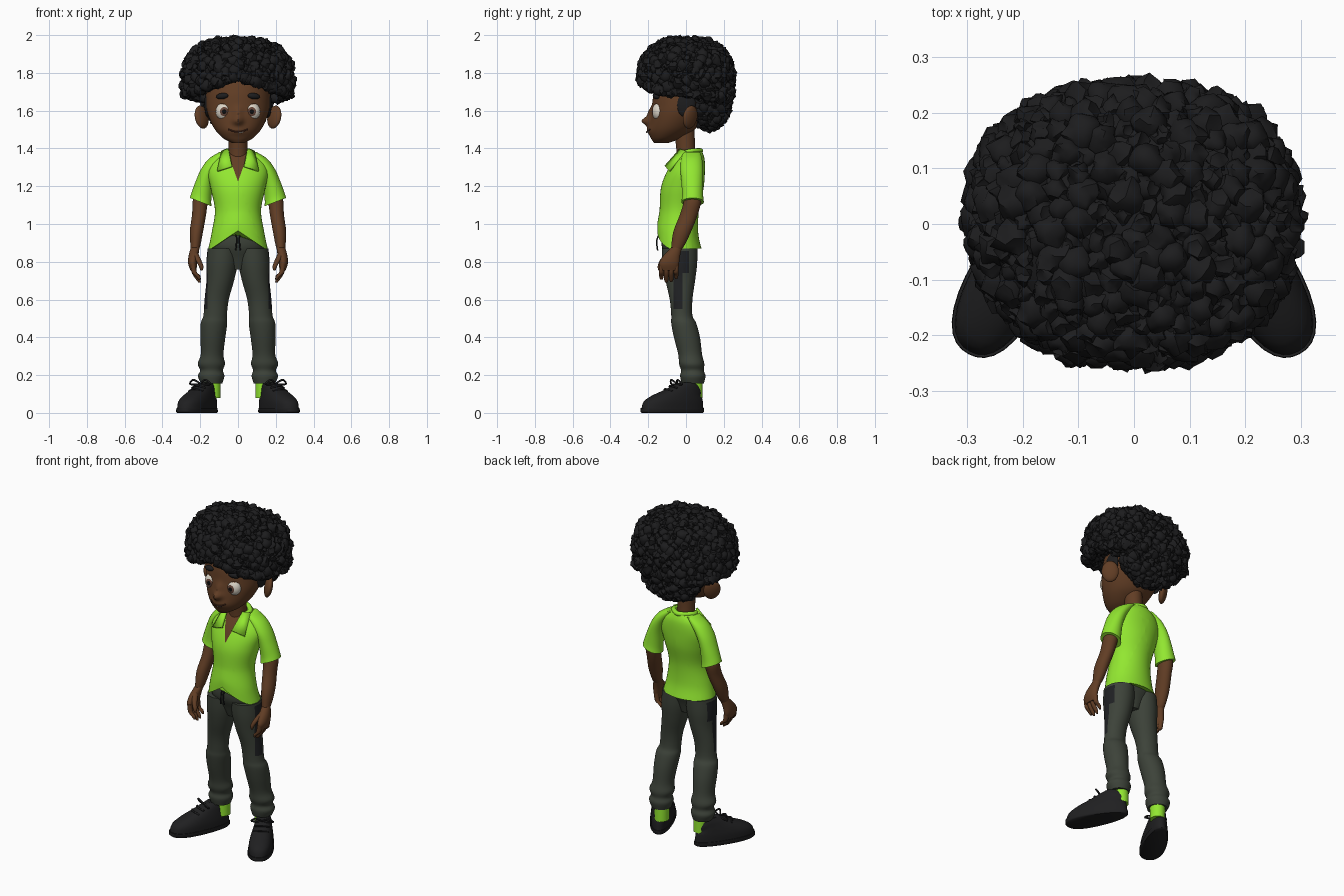
import bpy, bmesh, math, random
from mathutils import Vector, Matrix, noise

cube = bpy.data.objects.get("Cube")
if cube:
    bpy.data.objects.remove(cube)
random.seed(4)

def material(name, *rgb):
    m = bpy.data.materials.new(name)
    m.use_nodes = True
    m.diffuse_color = (*rgb, 1)
    node = next(n for n in m.node_tree.nodes if n.type == 'BSDF_PRINCIPLED')
    node.inputs["Base Color"].default_value = (*rgb, 1)
    return m

SKIN = material("brown skin", .12, .047, .018)
LIP = material("dark lip", .06, .02, .011)
HAIR = material("black hair", .012, .012, .013)
SHIRT = material("lime cloth", .29, .8, .03)
PANTS = material("grey green cloth", .046, .055, .041)
PATCH = material("charcoal patch", .014, .015, .017)
SHOE = material("black leather", .014, .014, .015)
WHITE = material("eye white", .7, .65, .56)
IRIS = material("brown iris", .13, .06, .04)
PUPIL = material("pupil black", .004, .004, .004)

def link(name, data):
    ob = bpy.data.objects.new(name, data)
    bpy.context.collection.objects.link(ob)
    return ob

def finish(name, bm, mats, paint=None):
    """Turn a bmesh into a smooth-shaded object, colouring faces by rule."""
    bmesh.ops.recalc_face_normals(bm, faces=bm.faces)
    for f in bm.faces if paint else ():
        f.material_index = paint(f.calc_center_median())
    me = bpy.data.meshes.new(name)
    bm.to_mesh(me)
    bm.free()
    me.shade_smooth()
    me.set_sharp_from_angle(angle=math.radians(50))
    for m in mats:
        me.materials.append(m)
    return link(name, me)

def spline(rows, steps):
    """Smoothly resample a list of number rows."""
    rows = [Vector(r) for r in rows]
    out = []
    for i, (a, b) in enumerate(zip(rows, rows[1:])):
        ta, tb = (b - rows[max(i - 1, 0)]) / 2, (rows[min(i + 2, len(rows) - 1)] - a) / 2
        for k in range(steps):
            t, u = k / steps, 1 - k / steps
            out.append(a * (u * u * (1 + 2 * t)) + ta * (t * u * u) + b * (t * t * (3 - 2 * t)) - tb * (t * t * u))
    return out + [rows[-1]]

def loft(name, rings, mats, side=1, steps=4, seg=28, power=2, deform=None, cuts=(), paint=None):
    """Skin a stack of level ovals given as x, y, z, x radius, y radius."""
    bm = bmesh.new()
    loops = []
    for x, y, z, rx, ry in spline(rings, steps):
        loops.append([])
        for k in range(seg):
            c, s = math.cos(math.tau * k / seg), math.sin(math.tau * k / seg)
            f = (abs(c) ** power + abs(s) ** power) ** (-1 / power)
            co = Vector((x + rx * c * f, y + ry * s * f, z))
            co = deform(co) if deform else co
            loops[-1].append(bm.verts.new((co.x * side, co.y, co.z)))
    for a, b in zip(loops, loops[1:]):
        for k in range(seg):
            bm.faces.new((a[k - 1], a[k], b[k], b[k - 1]))
    bm.faces.new(loops[0])
    bm.faces.new(loops[-1])
    for co, no in cuts:
        bmesh.ops.bisect_plane(bm, geom=bm.verts[:] + bm.edges[:] + bm.faces[:], plane_co=co, plane_no=no)
    return finish(name, bm, mats, paint)

def ball(name, loc, radii, mats, tilt=0, spin=0, paint=None):
    """An ellipsoid whose pole points forward, so its rings can carry eye colours."""
    bm = bmesh.new()
    turn = Matrix.Translation(loc) @ Matrix.Rotation(spin, 4, 'Z') @ Matrix.Rotation(tilt, 4, 'Y')
    turn = turn @ Matrix.Diagonal((*radii, 1)) @ Matrix.Rotation(math.pi / 2, 4, 'X')
    bmesh.ops.create_uvsphere(bm, u_segments=28, v_segments=24, radius=1, matrix=turn)
    return finish(name, bm, mats, paint)

def cord(name, points, radius, mat):
    cu = bpy.data.curves.new(name, 'CURVE')
    cu.dimensions = '3D'
    cu.bevel_depth, cu.bevel_resolution, cu.use_fill_caps = radius, 2, True
    path = spline(points, 5)
    sp = cu.splines.new('POLY')
    sp.points.add(len(path) - 1)
    for p, co in zip(sp.points, path):
        p.co = (*co, 1)
    cu.materials.append(mat)
    link(name, cu)

# Head with nose and muzzle swelling out of the face, then neck and mouth
def face(co):
    def bump(z, width, height):
        return math.exp(-(co.x / width) ** 2 - ((co.z - z) / height) ** 2)
    if co.y < 0:
        co.y -= .042 * bump(1.545, .024, .022) + .016 * bump(1.59, .02, .03) + .012 * bump(1.495, .05, .025)
    return co

loft("head", [(0, -.13, 1.43, .035, .04), (0, -.105, 1.455, .08, .08), (0, -.075, 1.5, .122, .12),
              (0, -.05, 1.56, .152, .14), (0, -.03, 1.62, .167, .15), (0, -.01, 1.7, .167, .16),
              (0, 0, 1.78, .14, .14), (0, 0, 1.83, .07, .07)], [SKIN], steps=8, seg=72, deform=face)
loft("neck", [(0, .01, 1.28, .06, .06), (0, 0, 1.38, .05, .05), (0, -.01, 1.52, .05, .055)], [SKIN])
cord("mouth", [(-.05, -.189, 1.501), (-.025, -.203, 1.491), (0, -.208, 1.488), (.025, -.203, 1.491),
               (.05, -.189, 1.501)], .004, LIP)
cord("teeth", [(.005, -.208, 1.485), (.028, -.202, 1.488)], .004, WHITE)

# Hair: solid cores clamped at the hairline, covered with frizzy clumps
def crown(d):
    f = sum(abs(c) ** 2.5 for c in d) ** -.4
    x, y = d.x * f * .28, d.y * f * .234
    x *= 1 + min(y, 0) * .5
    edge = 1.79 - .36 * abs(x) - (.1 * max(0, 1 - (x / .27) ** 2) if y > .06 else 0)
    return Vector((x, y, max(edge, 1.76 + d.z * f * (.21 if d.z > 0 else .4))))

def nape(d):
    return Vector((d.x * .165, .132 + d.y * .088, 1.63 + d.z * .115))

for name, shape, count in (("crown", crown, 580), ("nape", nape, 150)):
    bm = bmesh.new()
    bmesh.ops.create_icosphere(bm, subdivisions=4, radius=1)
    for v in bm.verts:
        v.co = shape(v.co.normalized())
    finish(name + "_hair_core", bm, [HAIR])
    bm = bmesh.new()
    bmesh.ops.create_icosphere(bm, subdivisions=2, radius=1)
    unit = [v.co.copy() for v in bm.verts]
    tris = [[v.index for v in f.verts] for f in bm.faces]
    bm.clear()
    for i in range(count):
        z, a = 1 - (2 * i + 1) / count, i * math.pi * (3 - math.sqrt(5))
        r = math.sqrt(1 - z * z)
        centre = shape(Vector((r * math.cos(a), r * math.sin(a), z)))
        size = random.uniform(.016, .035)
        vs = [bm.verts.new(centre + u * (size + .016 * noise.noise((centre + u * size) * 95))) for u in unit]
        for t in tris:
            bm.faces.new([vs[k] for k in t])
    finish(name + "_hair_curls", bm, [HAIR])

# Shirt body with a notched front hem and an open neck, and the hips below it
def hem(co):
    if co.y < -.035:
        co.z += .095 * max(0, 1 - abs(co.x) / .14) * max(0, 1 - (co.z - .87) / .2)
    return co

loft("shirt_body", [(0, -.035, .87, .157, .117), (0, -.043, .95, .14, .108), (0, -.036, 1.07, .122, .104),
                    (0, -.02, 1.19, .145, .113), (0, 0, 1.28, .16, .1), (0, .02, 1.345, .13, .078),
                    (0, .03, 1.385, .07, .055)], [SHIRT, SKIN], steps=6, seg=40, deform=hem,
     cuts=[((0, 0, 1.225), (s, 0, -.36)) for s in (1, -1)],
     paint=lambda c: int(c.y < 0 and c.z > 1.225 and abs(c.x) < (c.z - 1.225) * .36))
cord("collar_band", [(-.058, -.02, 1.375), (-.063, .03, 1.385), (0, .077, 1.388), (.063, .03, 1.385),
                     (.058, -.02, 1.375)], .014, SHIRT)
loft("hips", [(0, -.03, .76, .05, .05), (0, -.033, .82, .1, .07), (0, -.035, .89, .145, .095),
              (0, -.035, .99, .11, .085)], [PANTS])

def sleeve_hem(co):
    co.z += (co.x - .195) * .4 * max(0, 1 - (co.z - 1.11) / .12)
    return co

def thigh_patch(c):
    return int(abs(c.x) > .12 and .55 < c.z < .85 and -.065 < c.y < (.015 if c.z > .74 else -.018))

def shoe_shape(co):
    # widen the toe, dip the heel opening and turn the foot outward
    drop = .7 * max(0, co.y + .015) * min(1, max(0, co.z - .08) / .04)
    co = Vector((co.x * (1 - 1.1 * (co.y + .1)), co.y, co.z - drop))
    return Matrix.Rotation(math.radians(28), 3, 'Z') @ co + Vector((.152, .04, 0))

def eye_rule(c):
    d = math.hypot(abs(c.x) - .073, c.z - 1.595)
    return 3 if c.z > 1.634 else 0 if c.y > -.145 or d > .022 else 1 if d > .013 else 2

for s, tag in ((1, "left_"), (-1, "right_")):
    # Eyes, brows, ears and sideburns
    ball(tag + "eye", (.073 * s, -.142, 1.595), (.045, .038, .049), [WHITE, IRIS, PUPIL, SKIN], paint=eye_rule)
    ball(tag + "eyebrow", (.084 * s, -.158, 1.677), (.034, .016, .016), [HAIR], .12 * s, .3 * s)
    ball(tag + "ear", (.192 * s, .022, 1.566), (.022, .048, .062), [SKIN], .2 * s, .75 * s)
    ball(tag + "sideburn", (.16 * s, 0, 1.635), (.018, .05, .07), [HAIR])
    # Collar flap, sleeve and arm
    bm = bmesh.new()
    flap = [(.05, -.03, 1.395), (.085, 0, 1.385), (.108, -.088, 1.28), (.033, -.11, 1.305)]
    bm.faces.new([bm.verts.new((x * s, y, z)) for x, y, z in flap])
    thick = finish(tag + "collar_flap", bm, [SHIRT]).modifiers.new("thickness", 'SOLIDIFY')
    thick.thickness, thick.offset = .012, 0
    loft(tag + "sleeve", [(.198, .035, 1.115, .057, .06), (.194, .035, 1.15, .053, .056),
                          (.178, .033, 1.22, .048, .057), (.15, .03, 1.29, .046, .06),
                          (.11, .03, 1.345, .045, .055), (.07, .03, 1.38, .03, .045)],
         [SHIRT], s, deform=sleeve_hem)
    loft(tag + "arm", [(.232, -.062, .845, .014, .018), (.226, -.045, .88, .025, .033),
                       (.22, -.02, .96, .035, .047), (.206, .015, 1.05, .037, .047),
                       (.198, .035, 1.13, .04, .046), (.17, .03, 1.22, .03, .04)], [SKIN], s)
    # Hand with fingers and thumb
    loft(tag + "palm", [(.236, -.09, .755, .016, .044), (.24, -.09, .79, .024, .053),
                        (.236, -.077, .83, .026, .045), (.227, -.05, .875, .023, .029)], [SKIN], s)
    for i, low in enumerate((.705, .69, .693, .71)):
        y = -.13 + i * .026
        loft(tag + "finger", [(.203, y, low, .006, .006), (.212, y, low + .018, .012, .012),
                              (.232, y, .745, .014, .013), (.238, y, .79, .014, .014)], [SKIN], s, seg=12)
    loft(tag + "thumb", [(.193, -.14, .755, .006, .006), (.195, -.138, .775, .012, .012),
                         (.21, -.122, .81, .015, .015), (.23, -.085, .85, .016, .018)], [SKIN], s, seg=12)
    # Trouser leg with bunched cuff, knee folds and a side patch, and the drawstring
    loft(tag + "trouser_leg", [
        (.14, .036, .155, .056, .058), (.142, .036, .195, .07, .067), (.14, .034, .225, .06, .06),
        (.141, .03, .26, .072, .067), (.137, .022, .31, .06, .063), (.133, .005, .4, .066, .069),
        (.127, -.012, .475, .07, .066), (.121, -.022, .515, .062, .056), (.113, -.026, .6, .064, .06),
        (.094, -.03, .7, .073, .078), (.085, -.032, .79, .083, .091), (.08, -.034, .87, .081, .094)],
         [PANTS, PATCH], s, seg=40, paint=thigh_patch,
         cuts=[((0, y, 0), (0, 1, 0)) for y in (-.065, -.018, .015)] + [((0, 0, z), (0, 0, 1)) for z in (.55, .74)])
    cord(tag + "drawstring", [(.01 * s, -.14, .95), (.007 * s, -.155, .91), (.012 * s, -.15, .86)], .004, PATCH)
    # Sock, shoe and laces
    loft(tag + "sock", [(.132, .045, .08, .04, .043), (.133, .043, .2, .042, .044)], [SHIRT], s)
    loft(tag + "shoe_sole", [(0, -.125, 0, .062, .178), (0, -.125, .006, .067, .185),
                             (0, -.125, .026, .066, .184)], [SHOE], s, 1, 36, 2.3, shoe_shape)
    loft(tag + "shoe_upper", [(0, -.125, .024, .062, .18), (0, -.12, .06, .062, .172), (0, -.1, .09, .057, .146),
                              (0, -.068, .118, .05, .11), (0, -.04, .142, .044, .085),
                              (0, -.022, .162, .036, .06)], [SHOE], s, 3, 36, 2.3, shoe_shape)
    bow = [[(-.04, y, z), (0, y - .02, z + .012), (.04, y, z)] for y, z in ((-.15, .115), (-.12, .132))]
    bow += [[(0, -.1, .155), (e * .035, -.115, .175), (e * .06, -.1, .152), (0, -.1, .15)] for e in (1, -1)]
    for path in bow:
        pts = [shoe_shape(Vector(p)) for p in path]
        cord(tag + "lace", [(p.x * s, p.y, p.z) for p in pts], .005, SHOE)
